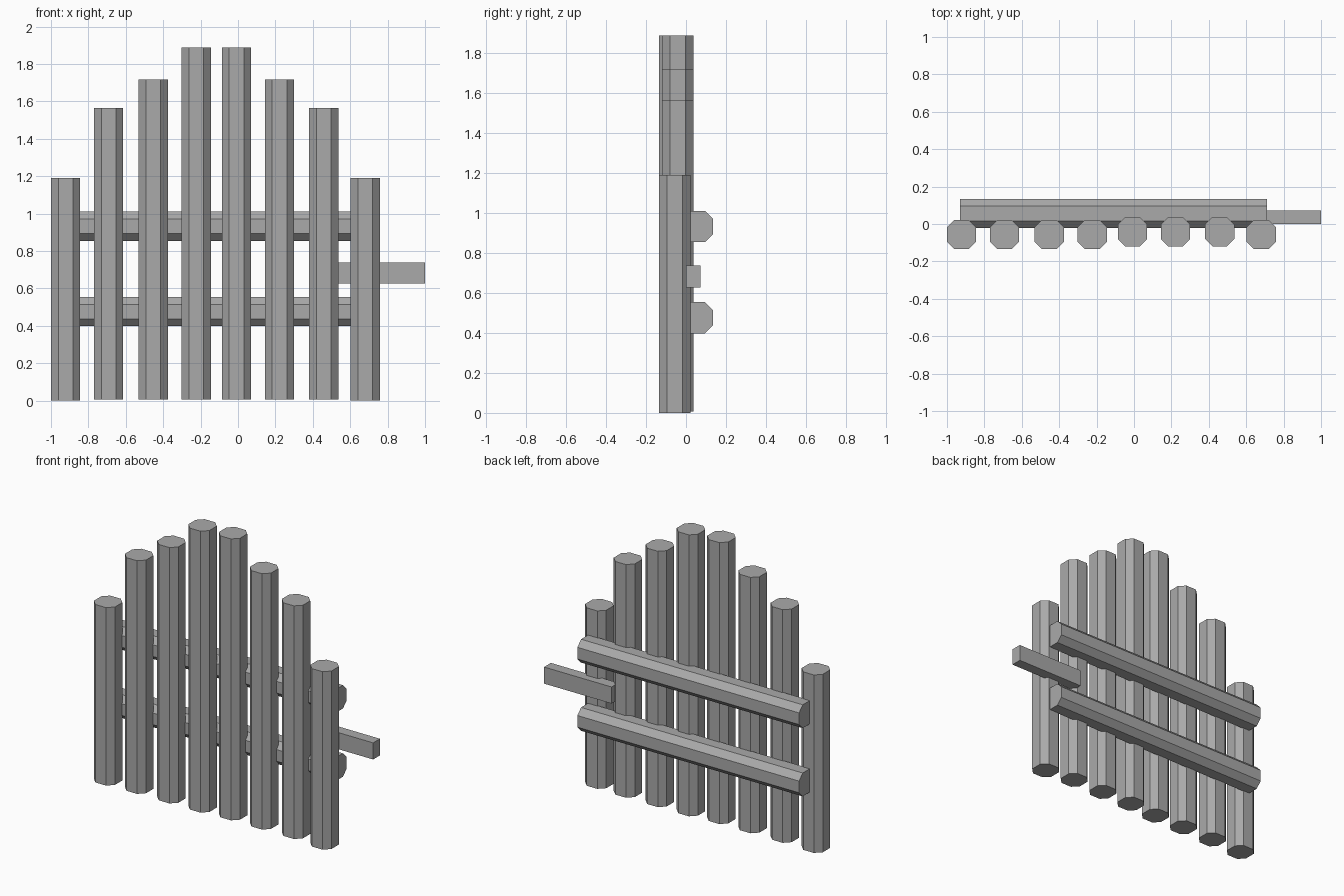
import bpy
import bmesh
from mathutils import Matrix

if "Cube" in bpy.data.objects:
    bpy.data.objects.remove(bpy.data.objects["Cube"], do_unlink=True)

# One plain grey for the whole fence
grey = bpy.data.materials.new("plain_grey")
grey.use_nodes = True
colour = (0.4, 0.4, 0.4, 1)
grey.diffuse_color = colour
grey.node_tree.nodes["Principled BSDF"].inputs["Base Color"].default_value = colour

HALF = 0.078  # half the thickness of a log


def box(name, low, high, long_axis=None):
    """Box between two corners; long_axis chamfers the edges along that axis."""
    bm = bmesh.new()
    bmesh.ops.create_cube(bm, size=1)
    size = [b - a for a, b in zip(low, high)]
    middle = [(a + b) / 2 for a, b in zip(low, high)]
    bmesh.ops.transform(bm, verts=bm.verts,
                        matrix=Matrix.Translation(middle) @ Matrix.Diagonal((*size, 1)))
    if long_axis is not None:
        edges = [e for e in bm.edges
                 if abs(e.verts[0].co[long_axis] - e.verts[1].co[long_axis]) > HALF * 3]
        bmesh.ops.bevel(bm, geom=edges, offset=HALF / 2, segments=1,
                        affect='EDGES', offset_type='OFFSET')
    mesh = bpy.data.meshes.new(name)
    bm.to_mesh(mesh)
    bm.free()
    mesh.materials.append(grey)
    obj = bpy.data.objects.new(name, mesh)
    bpy.context.collection.objects.link(obj)
    return obj


# Upright logs, tallest in the middle: x, y, bottom, top
BACK, FRONT = -0.041, -0.056
posts = [(-0.922, FRONT, 0, 1.19), (-0.692, FRONT, 0.006, 1.565),
         (-0.453, FRONT, 0.006, 1.717), (-0.223, FRONT, 0.006, 1.888),
         (-0.008, BACK, 0.006, 1.888), (0.222, BACK, 0.006, 1.717),
         (0.458, BACK, 0.006, 1.565), (0.68, FRONT, 0, 1.19)]
for i, (x, y, bottom, top) in enumerate(posts):
    box(f"post_{i + 1}", (x - HALF, y - HALF, bottom), (x + HALF, y + HALF, top), 2)

# Horizontal logs across the back
for name, z in (("lower_rail", 0.476), ("upper_rail", 0.932)):
    box(name, (-0.93, 0.056 - HALF, z - HALF), (0.71, 0.056 + HALF, z + HALF), 0)

# Latch bar sticking out at the side
box("latch_bar", (0.5, 0, 0.627), (1, 0.072, 0.738))
